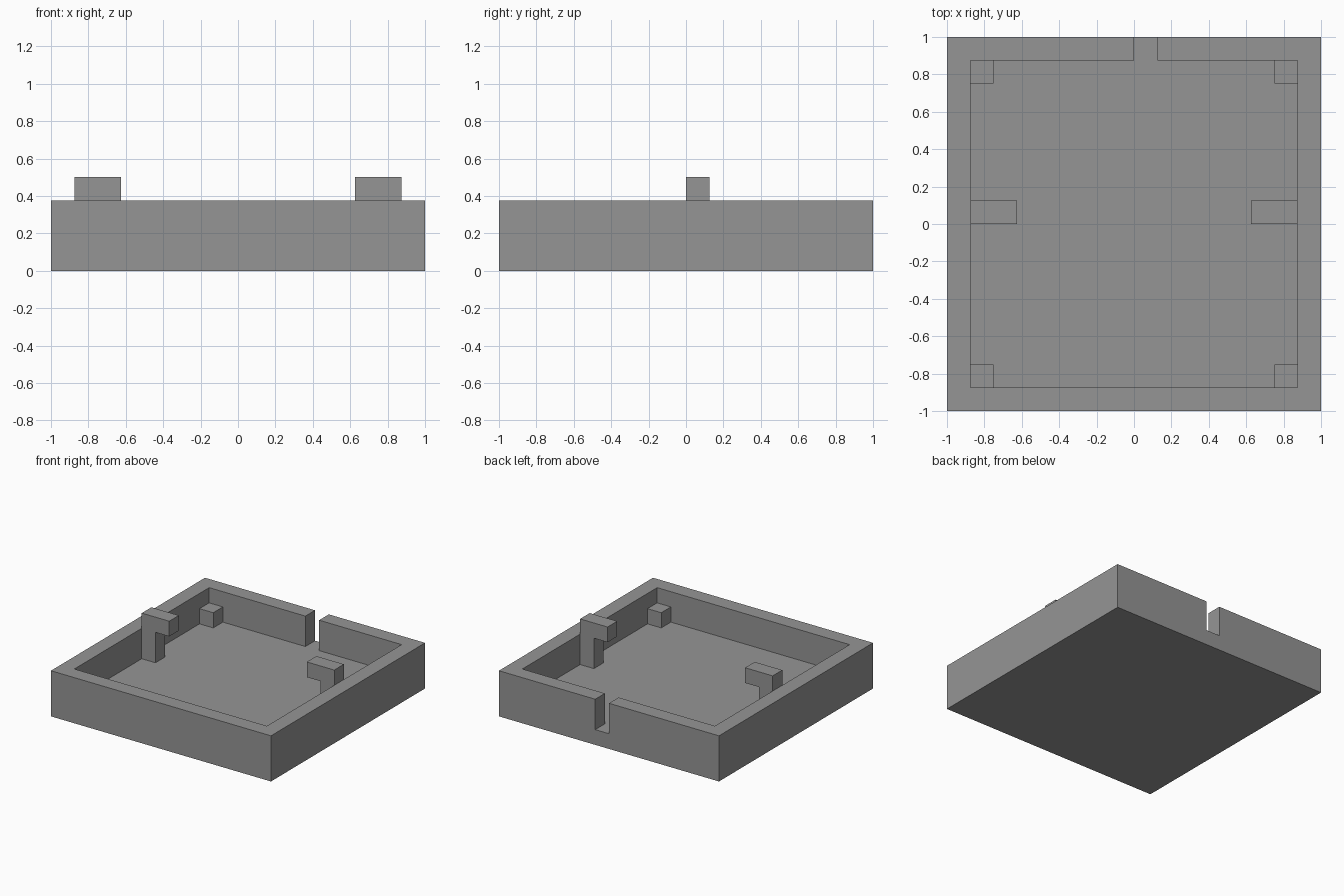
import bpy
import bmesh
from mathutils import Vector

old = bpy.data.objects.get("Cube")
if old:
    bpy.data.objects.remove(old, do_unlink=True)

U = 0.125  # wall thickness, the module every part is built from

grey = bpy.data.materials.new("plain grey")
grey.use_nodes = True
colour = (0.3, 0.3, 0.3, 1)
grey.diffuse_color = colour
grey.node_tree.nodes["Principled BSDF"].inputs["Base Color"].default_value = colour


def add_object(name, bm):
    bmesh.ops.recalc_face_normals(bm, faces=bm.faces)
    mesh = bpy.data.meshes.new(name)
    bm.to_mesh(mesh)
    bm.free()
    mesh.materials.append(grey)
    obj = bpy.data.objects.new(name, mesh)
    bpy.context.collection.objects.link(obj)
    return obj


def box(name, low, high):
    """Box between two corners, given in modules."""
    low, high = Vector(low) * U, Vector(high) * U
    bm = bmesh.new()
    bmesh.ops.create_cube(bm, size=1)
    bmesh.ops.scale(bm, vec=high - low, verts=bm.verts)
    bmesh.ops.translate(bm, vec=(low + high) / 2, verts=bm.verts)
    return add_object(name, bm)


def hook(name, side):
    """Upright with an arm reaching inward, as an extruded profile."""
    profile = [(7, 1), (7, 4), (5, 4), (5, 3), (6, 3), (6, 1)]
    bm = bmesh.new()
    face = bm.faces.new([bm.verts.new((side * x * U, 0, z * U)) for x, z in profile])
    solid = bmesh.ops.extrude_face_region(bm, geom=[face])
    moved = [v for v in solid["geom"] if isinstance(v, bmesh.types.BMVert)]
    bmesh.ops.translate(bm, vec=(0, U, 0), verts=moved)
    return add_object(name, bm)


# Tray with hollow interior and a slot through the back wall
tray = box("tray", (-8, -8, 0), (8, 8, 3))
cutters = [box("hollow_cutter", (-7, -7, 1), (7, 7, 5)),
           box("slot_cutter", (0, 6, 1), (1, 9, 5))]
for cutter in cutters:
    cutter.hide_render = True
    cut = tray.modifiers.new(cutter.name, 'BOOLEAN')
    cut.operation = 'DIFFERENCE'
    cut.solver = 'EXACT'
    cut.object = cutter
    bpy.context.view_layer.objects.active = tray
    bpy.ops.object.modifier_apply(modifier=cut.name)
for cutter in cutters:
    bpy.data.objects.remove(cutter, do_unlink=True)

# Hooks on the side walls and a small post in each corner
for side, label in ((1, "left"), (-1, "right")):
    hook(label + "_hook", side)
    x = sorted((6 * side, 7 * side))
    for end, place in ((-1, "front"), (1, "back")):
        y = sorted((6 * end, 7 * end))
        box(f"{place}_{label}_post", (x[0], y[0], 1), (x[1], y[1], 2))
